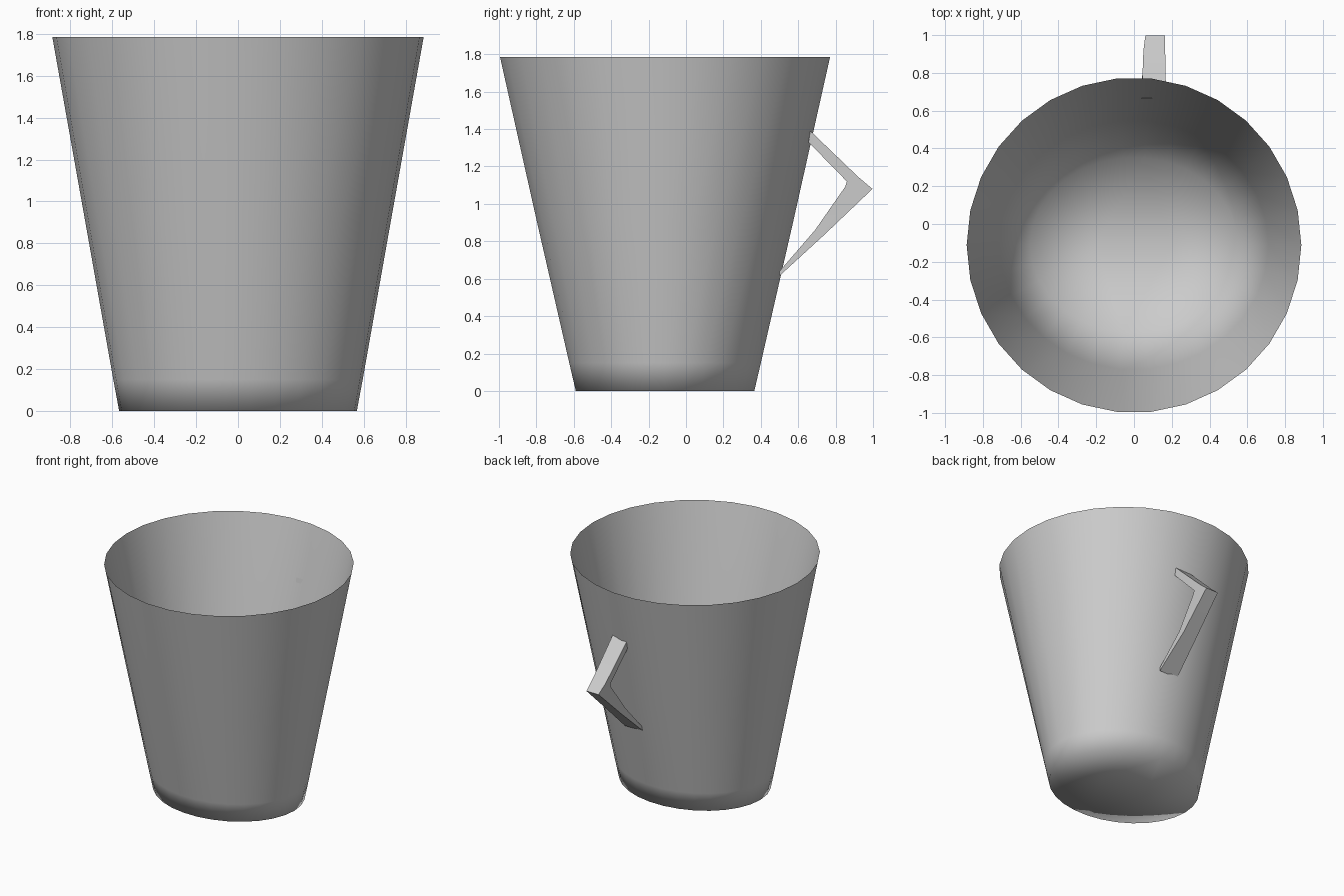
import bpy, bmesh
from math import cos, sin, pi, radians

if "Cube" in bpy.data.objects:
    bpy.data.objects.remove(bpy.data.objects["Cube"])

SIDES = 30
CY = -0.112  # cup axis position in y


def make_object(name, bm, angle):
    bmesh.ops.recalc_face_normals(bm, faces=bm.faces)
    me = bpy.data.meshes.new(name)
    bm.to_mesh(me)
    bm.free()
    ob = bpy.data.objects.new(name, me)
    bpy.context.collection.objects.link(ob)
    bpy.ops.object.select_all(action='DESELECT')
    bpy.context.view_layer.objects.active = ob
    ob.select_set(True)
    bpy.ops.object.shade_smooth_by_angle(angle=radians(angle))
    return ob


def bridge(bm, a, b):
    n = len(a)
    for i in range(n):
        j = (i + 1) % n
        bm.faces.new((a[i], a[j], b[j], b[i]))


# Cup: thin tapering wall, slightly oval at the foot (rx, ry, z per ring)
def build_cup():
    rings = [
        (0.567, 0.480, 0.00),   # foot, outside
        (0.595, 0.515, 0.15),
        (0.730, 0.690, 0.91),
        (0.886, 0.887, 1.785),  # rim
        (0.712, 0.660, 0.91),   # inside wall
        (0.550, 0.465, 0.02),   # inside floor
    ]
    bm = bmesh.new()
    loops = []
    for rx, ry, z in rings:
        loops.append([bm.verts.new((rx * cos(2 * pi * i / SIDES),
                                    CY + ry * sin(2 * pi * i / SIDES), z))
                      for i in range(SIDES)])
    for a, b in zip(loops, loops[1:]):
        bridge(bm, a, b)
    # Floors fan out from a short centre ridge
    for loop, z in ((loops[0], 0.0), (loops[-1], 0.02)):
        left = bm.verts.new((-0.2, CY, z))
        right = bm.verts.new((0.2, CY, z))
        q = SIDES // 4
        h = SIDES // 2
        for i in range(SIDES):
            j = (i + 1) % SIDES
            c = left if q <= i < q + h else right
            bm.faces.new((loop[i], loop[j], c))
        bm.faces.new((loop[q], left, right))
        bm.faces.new((loop[q + h], right, left))
    make_object("cup", bm, 120)


# Handle: angular two-arm strap (outer y,z / inner y,z / x range)
def build_handle():
    sections = [
        (0.665, 1.39, 0.655, 1.33, 0.04, 0.17),
        (0.92, 1.145, 0.86, 1.12, 0.05, 0.165),
        (0.997, 1.08, 0.85, 1.09, 0.06, 0.165),
        (0.74, 0.835, 0.69, 0.86, 0.04, 0.16),
        (0.50, 0.615, 0.50, 0.64, 0.02, 0.18),
    ]
    bm = bmesh.new()
    loops = []
    for oy, oz, iy, iz, x0, x1 in sections:
        loops.append([bm.verts.new(p) for p in
                      ((x0, oy, oz), (x1, oy, oz), (x1, iy, iz), (x0, iy, iz))])
    for a, b in zip(loops, loops[1:]):
        bridge(bm, a, b)
    bm.faces.new(loops[0])
    bm.faces.new(loops[-1])
    make_object("handle", bm, 30)


build_cup()
build_handle()
